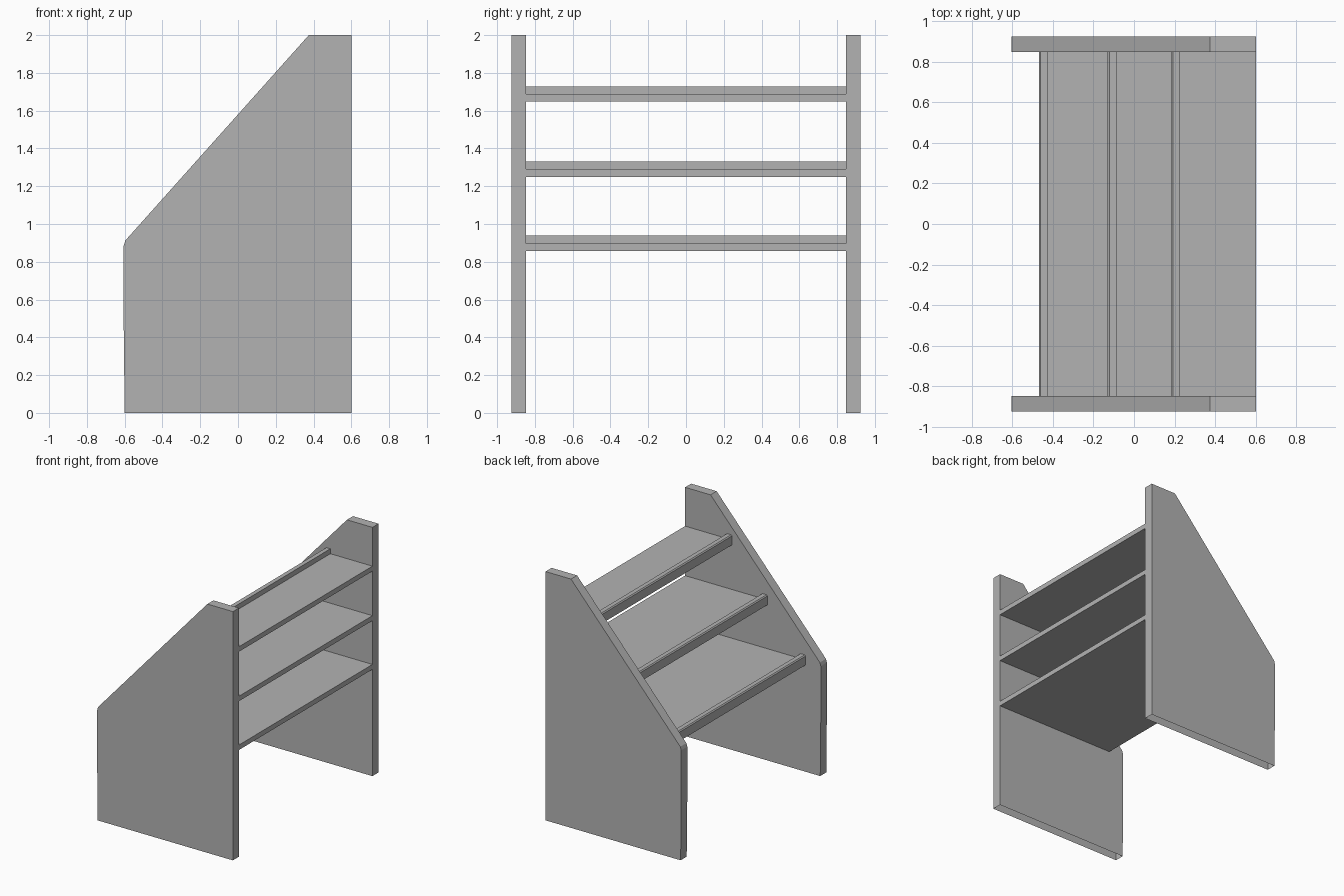
import bpy
import bmesh

cube = bpy.data.objects.get("Cube")
if cube:
    bpy.data.objects.remove(cube, do_unlink=True)

grey = bpy.data.materials.new("plain grey")
grey.use_nodes = True
colour = (0.45, 0.45, 0.45, 1)
grey.diffuse_color = colour
grey.node_tree.nodes["Principled BSDF"].inputs["Base Color"].default_value = colour


def extrude_profile(name, profile, y0, y1, open_base=False):
    """Extrude an x-z outline along y into a solid panel."""
    bm = bmesh.new()
    face = bm.faces.new([bm.verts.new((x, y0, z)) for x, z in profile])
    moved = bmesh.ops.extrude_face_region(bm, geom=[face])["geom"]
    verts = [v for v in moved if isinstance(v, bmesh.types.BMVert)]
    bmesh.ops.translate(bm, verts=verts, vec=(0, y1 - y0, 0))
    bmesh.ops.recalc_face_normals(bm, faces=bm.faces)
    if open_base:
        base = [f for f in bm.faces if all(v.co.z < 0.001 for v in f.verts)]
        bmesh.ops.delete(bm, geom=base, context="FACES_ONLY")
    mesh = bpy.data.meshes.new(name)
    bm.to_mesh(mesh)
    bm.free()
    mesh.materials.append(grey)
    obj = bpy.data.objects.new(name, mesh)
    bpy.context.collection.objects.link(obj)
    return obj


HALF, INNER, BACK = 0.925, 0.848, 0.602

# Side panels with a sloping front edge, open underneath
side = [(-0.6, 0), (BACK, 0), (BACK, 2), (0.375, 2),
        (-0.597, 0.912), (-0.605, 0.885), (-0.605, 0.45)]
extrude_profile("front_side_panel", side, -HALF, -INNER, True)
extrude_profile("rear_side_panel", side, INNER, HALF, True)

# Stepped shelves, each with a raised lip along its open edge
shelves = {"lower": (-0.47, 0.858), "middle": (-0.13, 1.25), "upper": (0.185, 1.648)}
for level, (x, z) in shelves.items():
    outline = [(x, z), (BACK, z), (BACK, z + 0.04), (x + 0.043, z + 0.04),
               (x + 0.043, z + 0.08), (x + 0.008, z + 0.08), (x, z + 0.072)]
    extrude_profile(level + "_shelf", outline, -INNER, INNER)
